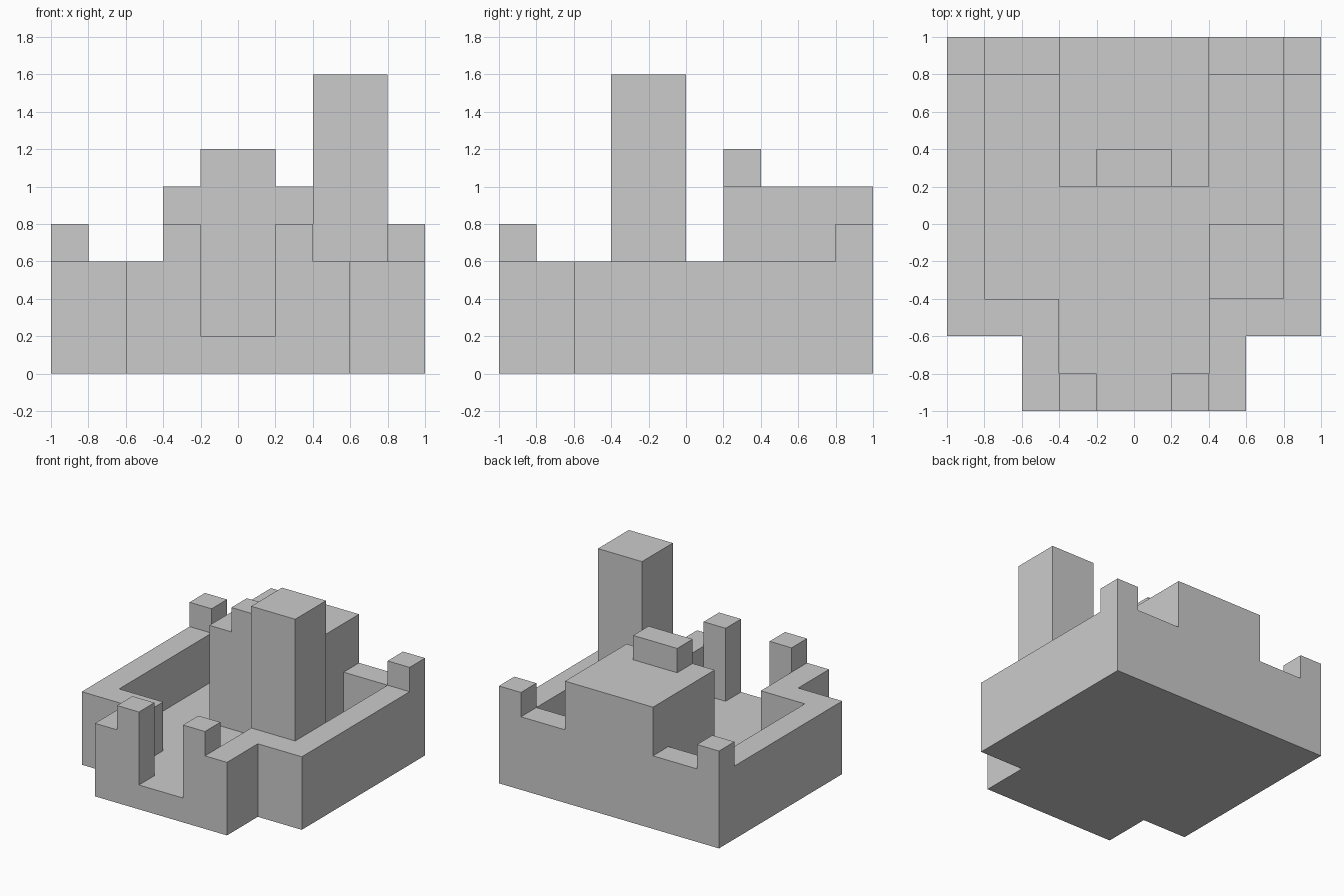
import bpy
import bmesh

if "Cube" in bpy.data.objects:
    bpy.data.objects.remove(bpy.data.objects["Cube"])


def prism(name, outline, z0, z1, mirror=False):
    """Extrude a flat outline from z0 to z1, optionally mirrored across x = 0."""
    bm = bmesh.new()
    face = bm.faces.new([bm.verts.new((x, y, z0)) for x, y in outline])
    ext = bmesh.ops.extrude_face_region(bm, geom=[face], use_keep_orig=True)
    top = [v for v in ext["geom"] if isinstance(v, bmesh.types.BMVert)]
    bmesh.ops.translate(bm, verts=top, vec=(0, 0, z1 - z0))
    bmesh.ops.recalc_face_normals(bm, faces=bm.faces)
    mesh = bpy.data.meshes.new(name)
    bm.to_mesh(mesh)
    bm.free()
    obj = bpy.data.objects.new(name, mesh)
    bpy.context.collection.objects.link(obj)
    if mirror:
        mod = obj.modifiers.new("Mirror", "MIRROR")
        mod.use_mirror_merge = False
    return obj


def box(name, x0, x1, y0, y1, z0, z1, mirror=False):
    return prism(name, [(x0, y0), (x1, y0), (x1, y1), (x0, y1)], z0, z1, mirror)


FLOOR, WALL, TURRET = 0.2, 0.6, 0.8

# T-shaped plinth whose top is the courtyard floor
half = [(0.6, -1), (0.6, -0.6), (1, -0.6), (1, 1)]
prism("courtyard_floor", half + [(-x, y) for x, y in reversed(half)], 0, FLOOR)

# Curtain wall, from the gate side around to the keep
prism("curtain_wall",
      [(0.4, -1), (0.6, -1), (0.6, -0.6), (1, -0.6), (1, 1), (0.4, 1),
       (0.4, 0.8), (0.8, 0.8), (0.8, -0.4), (0.4, -0.4)],
      FLOOR, WALL, mirror=True)

# Posts flanking the gate opening, and turrets on the back corners
box("gate_post", 0.2, 0.4, -1, -0.8, FLOOR, TURRET, mirror=True)
box("corner_turret", 0.8, 1, 0.8, 1, WALL, TURRET, mirror=True)

# Keep with its raised front parapet
box("keep", -0.4, 0.4, 0.2, 1, FLOOR, 1.0)
box("keep_parapet", -0.2, 0.2, 0.2, 0.4, 1.0, 1.2)

# Tall tower in the front right corner of the courtyard
box("tower", 0.4, 0.8, -0.4, 0, FLOOR, 1.6)
